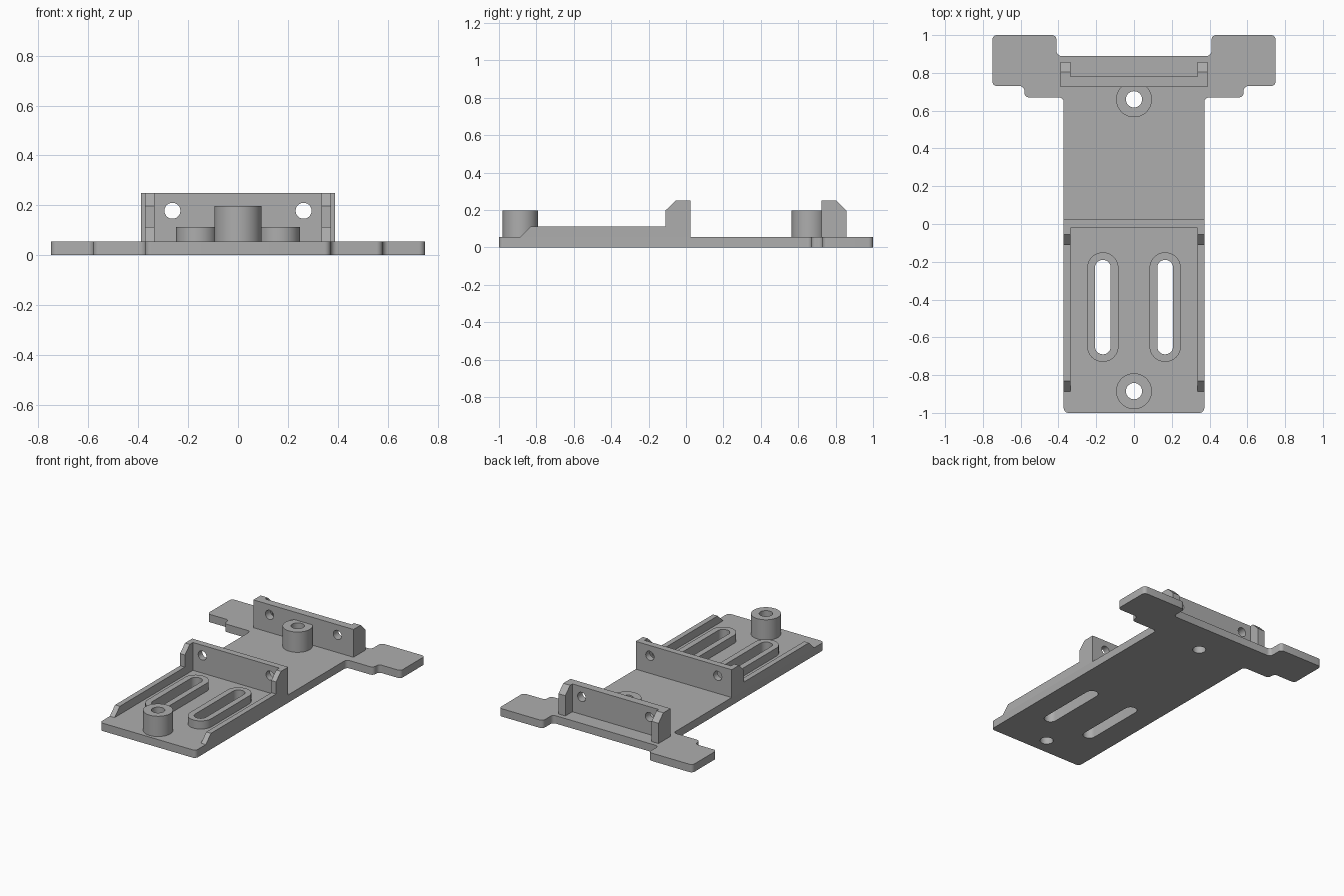
import bpy, bmesh, math
from mathutils import Vector, Matrix

cube = bpy.data.objects.get("Cube")
if cube:
    bpy.data.objects.remove(cube, do_unlink=True)

grey = bpy.data.materials.new("grey plastic")
grey.use_nodes = True
COLOUR = (0.42, 0.42, 0.42, 1)
grey.diffuse_color = COLOUR
grey.node_tree.nodes["Principled BSDF"].inputs["Base Color"].default_value = COLOUR

# Columns say where profile u, profile v and extrusion w point
PLANES = {
    "xy": Matrix(((1, 0, 0), (0, 1, 0), (0, 0, 1))),
    "xz": Matrix(((1, 0, 0), (0, 0, 1), (0, 1, 0))),
    "yz": Matrix(((0, 0, 1), (1, 0, 0), (0, 1, 0))),
}


def circle(u, v, r, n=48):
    return [(u + r * math.cos(math.tau * (i + 0.5) / n),
             v + r * math.sin(math.tau * (i + 0.5) / n)) for i in range(n)]


def slot(u, v, r, half_length):
    """Long hole outline: a circle pulled apart along v."""
    shift = half_length - r
    return [(a, b + (shift if b > v else -shift)) for a, b in circle(u, v, r)]


def rect(u0, v0, u1, v1):
    return [(u0, v0), (u1, v0), (u1, v1), (u0, v1)]


def rounded(points, r, steps=6):
    """Round every right-angled corner of an outline."""
    result = []
    for i, p in enumerate(points):
        p = Vector(p)
        a = (Vector(points[i - 1]) - p).normalized()
        b = (Vector(points[(i + 1) % len(points)]) - p).normalized()
        centre = p + r * (a + b)
        for k in range(steps + 1):
            t = math.pi / 2 * k / steps
            result.append(tuple(centre - r * (b * math.cos(t) + a * math.sin(t))))
    return result


def prism(name, plane, loops, w0, w1):
    """Extrude an outline, with further loops as through holes."""
    curve = bpy.data.curves.new(name, "CURVE")
    curve.dimensions = "2D"
    curve.fill_mode = "BOTH"
    curve.extrude = (w1 - w0) / 2
    for loop in loops:
        spline = curve.splines.new("POLY")
        spline.points.add(len(loop) - 1)
        for point, (u, v) in zip(spline.points, loop):
            point.co = (u, v, 0, 1)
        spline.use_cyclic_u = True
    source = bpy.data.objects.new(name + " outline", curve)
    bpy.context.collection.objects.link(source)
    bpy.context.view_layer.update()
    deps = bpy.context.evaluated_depsgraph_get()
    mesh = bpy.data.meshes.new_from_object(source.evaluated_get(deps))
    bpy.data.objects.remove(source, do_unlink=True)

    bm = bmesh.new()
    bm.from_mesh(mesh)
    bmesh.ops.remove_doubles(bm, verts=bm.verts, dist=0.0001)
    for vert in bm.verts:
        vert.co.z += (w0 + w1) / 2
        vert.co = PLANES[plane] @ vert.co
    bmesh.ops.recalc_face_normals(bm, faces=bm.faces)
    bm.to_mesh(mesh)
    bm.free()
    mesh.materials.clear()
    mesh.materials.append(grey)
    obj = bpy.data.objects.new(name, mesh)
    bpy.context.collection.objects.link(obj)
    bpy.ops.object.select_all(action="DESELECT")
    obj.select_set(True)
    bpy.context.view_layer.objects.active = obj
    bpy.ops.object.shade_smooth_by_angle(angle=math.radians(30))
    return obj


FLOOR, LEDGE, TOP = 0.055, 0.112, 0.25
WIDTH, INNER, REAR_WIDTH = 0.372, 0.335, 0.388
BOSSES = {"front": -0.885, "rear": 0.66}
SIDES = {"left": 1, "right": -1}
SLOT_X, SLOT_Y = 0.165, -0.44

# Base plate with wings, screw holes and slots
half = [(WIDTH, -1), (WIDTH, 0.67), (0.58, 0.67), (0.58, 0.73),
        (0.75, 0.73), (0.75, 1), (0.41, 1), (0.41, 0.89)]
outline = rounded(half + [(-x, y) for x, y in reversed(half)], 0.025)
holes = [circle(0, y, 0.043) for y in BOSSES.values()]
holes += [slot(s * SLOT_X, SLOT_Y, 0.042, 0.25) for s in SIDES.values()]
prism("base_plate", "xy", [outline] + holes, 0, FLOOR)

# Screw bosses
for end, y in BOSSES.items():
    prism(end + "_boss", "xy", [circle(0, y, 0.095), circle(0, y, 0.043)], FLOOR, 0.197)

# Cross walls with wire holes
wall_holes = [circle(s * 0.263, 0.178, 0.032, 32) for s in SIDES.values()]
wall = [rect(-INNER, FLOOR, INNER, TOP)] + wall_holes
prism("middle_wall", "xz", wall, -0.02, 0.025)
prism("rear_wall", "xz", wall, 0.725, 0.78)

# Side rails rising into cheeks, rear cheeks and slot rims
rail = [(-0.888, FLOOR), (-0.83, LEDGE), (-0.11, LEDGE), (-0.11, 0.197),
        (-0.055, TOP), (0.025, TOP), (0.025, FLOOR)]
rear_cheek = [(0.725, FLOOR), (0.725, TOP), (0.805, TOP), (0.858, 0.197), (0.858, FLOOR)]
for side, s in SIDES.items():
    prism(side + "_side_rail", "yz", [rail], *sorted((s * INNER, s * WIDTH)))
    prism(side + "_rear_cheek", "yz", [rear_cheek], *sorted((s * INNER, s * REAR_WIDTH)))
    prism(side + "_slot_rim", "xy", [slot(s * SLOT_X, SLOT_Y, 0.083, 0.29),
                                     slot(s * SLOT_X, SLOT_Y, 0.042, 0.25)], FLOOR, LEDGE)
